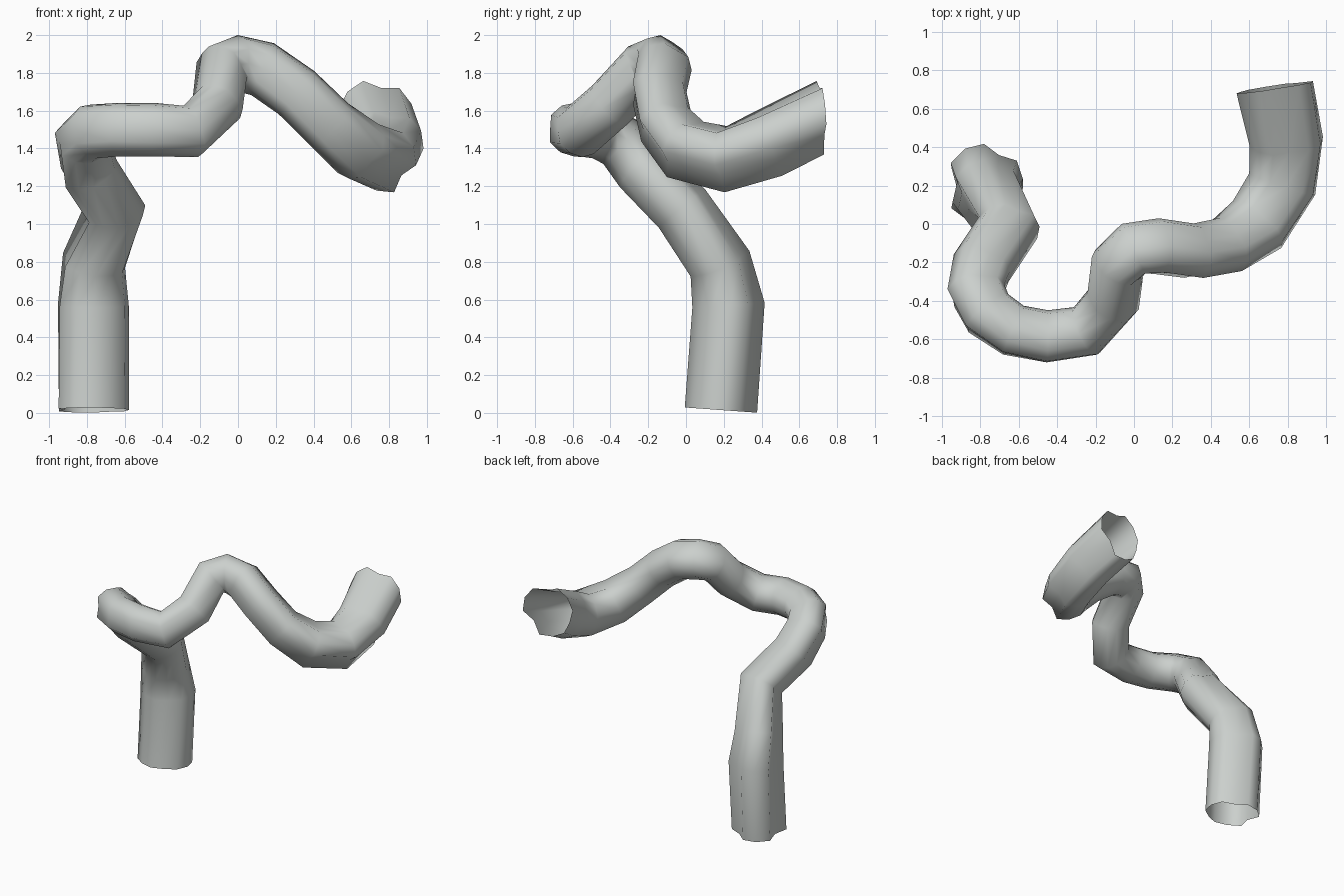
import bpy
import bmesh
from math import atan2, cos, sin, pi, radians
from mathutils import Vector

cube = bpy.data.objects.get("Cube")
if cube:
    bpy.data.objects.remove(cube, do_unlink=True)

# Tube colour
grey = bpy.data.materials.new("pale_grey")
grey.use_nodes = True
colour = (0.60, 0.63, 0.61, 1)
grey.diffuse_color = colour
grey.node_tree.nodes["Principled BSDF"].inputs["Base Color"].default_value = colour

# Centre line of the tube: x, y, z, radius
PATH = [
    (-.77, .185, .015, .192), (-.77, .225, .57, .192), (-.765, .18, .79, .17),
    (-.65, -.02, 1.08, .16), (-.79, -.23, 1.29, .155), (-.82, -.35, 1.435, .15),
    (-.765, -.46, 1.49, .147), (-.63, -.555, 1.50, .142), (-.45, -.59, 1.50, .142),
    (-.25, -.56, 1.49, .142), (-.11, -.40, 1.63, .14), (-.088, -.22, 1.82, .145),
    (0, -.135, 1.85, .15), (.13, -.12, 1.82, .15), (.31, -.145, 1.695, .148),
    (.48, -.11, 1.53, .15), (.635, 0, 1.40, .17), (.765, .21, 1.35, .178),
    (.785, .43, 1.43, .188), (.725, .71, 1.57, .198),
]
# Grooved cross-section, as factors of the radius
SIDES = 12
SECTION = [1, 1, .78, 1, 1.04, 1.07, .78, 1.08, 1, 1, .92, 1]

points = [Vector(p[:3]) for p in PATH]
radii = [p[3] for p in PATH]
steps = [(b - a).normalized() for a, b in zip(points, points[1:])]
tangents = [steps[0]] + [(a + b).normalized() for a, b in zip(steps, steps[1:])]
tangents.append(Vector((-.15, .99, .05)).normalized())

# Carry a frame along the path without twisting
axis = Vector((1, 0, 0))
frames = []
previous = tangents[0]
for t in tangents:
    axis = previous.rotation_difference(t) @ axis
    axis = (axis - t * axis.dot(t)).normalized()
    frames.append((axis.copy(), t.cross(axis)))
    previous = t

# Gentle twist that brings a groove to the top of the far mouth
u, v = frames[-1]
up = Vector((.2, 0, 1))
period = 2 * pi / 3
twist = (atan2(up.dot(v), up.dot(u)) - radians(60) + period / 2) % period - period / 2

# Skin the rings into an open tube, with grooves that fade in the middle
bm = bmesh.new()
rings = []
for i, (centre, radius, (u, v)) in enumerate(zip(points, radii, frames)):
    along = i / (len(points) - 1)
    depth = min(1, .25 + abs(2 * along - 1))
    ring = []
    for k, factor in enumerate(SECTION):
        a = 2 * pi * k / SIDES + twist * along
        r = radius * (1 + (factor - 1) * depth)
        ring.append(bm.verts.new(centre + (u * cos(a) + v * sin(a)) * r))
    rings.append(ring)
for a, b in zip(rings, rings[1:]):
    for k in range(SIDES):
        n = (k + 1) % SIDES
        bm.faces.new((a[k], a[n], b[n], b[k])).smooth = True

mesh = bpy.data.meshes.new("bent_tube")
bm.to_mesh(mesh)
bm.free()
mesh.materials.append(grey)
bpy.context.collection.objects.link(bpy.data.objects.new("bent_tube", mesh))
